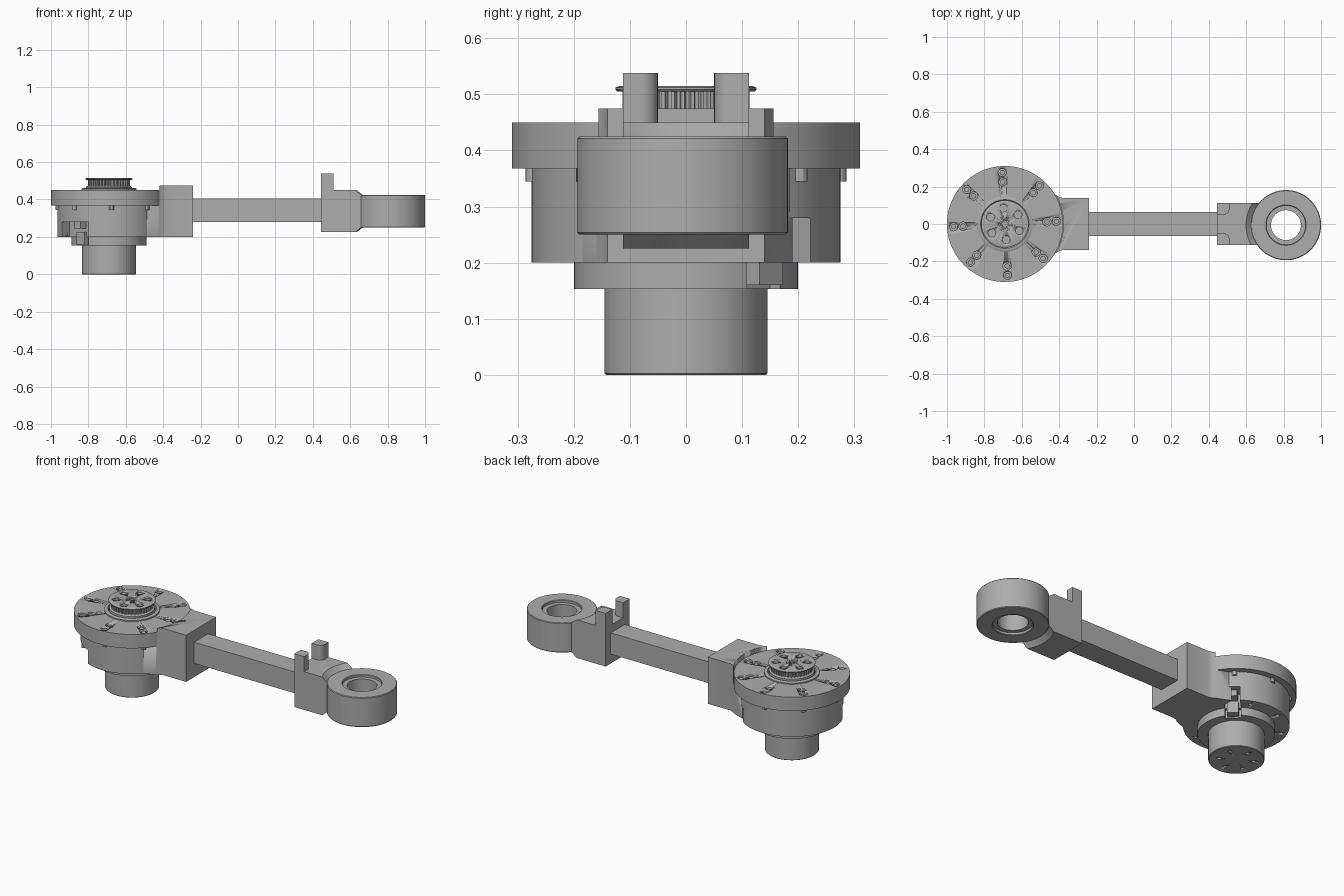
import bpy, bmesh, math
from mathutils import Matrix, Vector

if "Cube" in bpy.data.objects:
    bpy.data.objects.remove(bpy.data.objects["Cube"], do_unlink=True)

grey = bpy.data.materials.new("machined_grey")
grey.use_nodes = True
colour = (0.42, 0.42, 0.42, 1)
grey.diffuse_color = colour
for node in grey.node_tree.nodes:
    if node.type == "BSDF_PRINCIPLED":
        node.inputs["Base Color"].default_value = colour

HUB = Vector((-0.69, 0, 0))
EYE = Vector((0.8125, -0.006, 0))


def finish(name, bm, smooth=True):
    bmesh.ops.remove_doubles(bm, verts=bm.verts, dist=1e-5)
    bmesh.ops.recalc_face_normals(bm, faces=bm.faces)
    mesh = bpy.data.meshes.new(name)
    bm.to_mesh(mesh)
    bm.free()
    mesh.materials.append(grey)
    ob = bpy.data.objects.new(name, mesh)
    bpy.context.collection.objects.link(ob)
    if smooth:
        activate(ob)
        bpy.ops.object.shade_smooth_by_angle(angle=math.radians(30))
    return ob


def activate(ob):
    bpy.ops.object.select_all(action="DESELECT")
    ob.select_set(True)
    bpy.context.view_layer.objects.active = ob


def lathe(name, profile, centre, steps=96):
    """Revolve a closed (radius, height) profile about a vertical axis."""
    bm = bmesh.new()
    verts = [bm.verts.new((centre.x + r, centre.y, z)) for r, z in profile]
    edges = [bm.edges.new((verts[i - 1], verts[i])) for i in range(len(verts))]
    bmesh.ops.spin(bm, geom=verts + edges, cent=centre, axis=(0, 0, 1),
                   angle=math.tau, steps=steps, use_merge=False)
    bmesh.ops.dissolve_degenerate(bm, dist=1e-5, edges=bm.edges)
    return finish(name, bm)


def prism(name, outline, z0, z1):
    bm = bmesh.new()
    face = bm.faces.new([bm.verts.new((x, y, z0)) for x, y in outline])
    top = bmesh.ops.extrude_face_region(bm, geom=[face])["geom"]
    bmesh.ops.translate(bm, vec=(0, 0, z1 - z0),
                        verts=[v for v in top if isinstance(v, bmesh.types.BMVert)])
    return finish(name, bm)


def discs(name, spots, radius, z0, z1, sides=16):
    """A set of equal upright cylinders in one object."""
    bm = bmesh.new()
    for p in spots:
        bmesh.ops.create_cone(bm, cap_ends=True, segments=sides, radius1=radius,
                              radius2=radius, depth=z1 - z0,
                              matrix=Matrix.Translation((p.x, p.y, (z0 + z1) / 2)))
    return finish(name, bm)


def box(name, x, y, z, angle=0, centre=Vector()):
    bm = bmesh.new()
    size = Matrix.Diagonal((x[1] - x[0], y[1] - y[0], z[1] - z[0], 1))
    mid = Matrix.Translation(((x[0] + x[1]) / 2, (y[0] + y[1]) / 2, (z[0] + z[1]) / 2))
    turn = Matrix.Translation(centre) @ Matrix.Rotation(math.radians(angle), 4, "Z")
    bmesh.ops.create_cube(bm, size=1, matrix=turn @ mid @ size)
    return finish(name, bm, False)


def cut(target, cutter):
    cutter.hide_render = True
    mod = target.modifiers.new("cut", "BOOLEAN")
    mod.operation, mod.solver, mod.object = "DIFFERENCE", "EXACT", cutter
    # keep the cut ahead of any shading modifier
    activate(target)
    bpy.ops.object.modifier_move_to_index(modifier=mod.name, index=0)
    bpy.ops.object.modifier_apply(modifier=mod.name)
    bpy.data.objects.remove(cutter, do_unlink=True)


def circle(radius, count, start=0):
    return [HUB + Vector((radius * math.cos(a), radius * math.sin(a), 0))
            for a in (math.radians(start) + math.tau * i / count for i in range(count))]


# Motor housing, collar and output drum
housing = lathe("hub_housing", [(0, 0.2), (0.275, 0.2), (0.275, 0.37), (0, 0.37)], HUB)
collar = lathe("lower_collar", [(0, 0.153), (0.2, 0.153), (0.2, 0.2), (0, 0.2)], HUB)
drum = lathe("base_drum", [(0, 0), (0.142, 0), (0.145, 0.003), (0.145, 0.155), (0, 0.155)], HUB)
cut(housing, box("slot", (0.19, 0.32), (-0.042, 0.042), (0.15, 0.28), 45, HUB))
cut(housing, box("slot", (0.2, 0.32), (-0.1, 0.1), (0.15, 0.28), 225, HUB))
for angle in (45, 225):
    cut(collar, box("notch", (0.17, 0.3), (-0.042, 0.042), (0.1, 0.25), angle, HUB))
    box("cable_plug", (0.15, 0.215), (-0.03, 0.03), (0.16, 0.225), angle, HUB)
    box("cable_socket", (0.18, 0.24), (-0.025, 0.025), (0.245, 0.285), angle, HUB)
cut(drum, discs("holes", circle(0.09, 6, 30), 0.009, -0.01, 0.02))
cut(housing, discs("holes", circle(0.24, 8, 22), 0.009, 0.19, 0.22))

# Flange with paired counterbored bolts
flange = lathe("hub_flange", [(0, 0.368), (0.31, 0.368), (0.31, 0.45), (0, 0.45)], HUB, 128)
pairs = circle(0.275, 8, 3) + circle(0.225, 8, 3)
cut(flange, discs("pockets", pairs, 0.022, 0.432, 0.47, 20))
discs("flange_bolts", pairs, 0.014, 0.425, 0.444)
discs("flange_bolt_nuts", circle(0.272, 8, 3), 0.014, 0.345, 0.372, 12)

# Toothed pulley on top of the hub
lathe("pulley_seat", [(0.125, 0.44), (0.148, 0.44), (0.148, 0.457), (0.14, 0.461),
                      (0.13, 0.461), (0.125, 0.455)], HUB)
lathe("pulley_lower_rim", [(0, 0.44), (0.122, 0.44), (0.122, 0.468), (0.112, 0.474), (0, 0.474)], HUB)
TEETH = 40
teeth = []
for i in range(TEETH):
    for step, radius in ((0, 0.104), (0.35, 0.104), (0.5, 0.113), (0.85, 0.113)):
        a = math.tau * (i + step) / TEETH
        teeth.append((HUB.x + radius * math.cos(a), radius * math.sin(a)))
prism("pulley_teeth", teeth, 0.47, 0.508)
cap = lathe("pulley_top_rim", [(0, 0.505), (0.122, 0.505), (0.126, 0.509), (0.126, 0.512),
                               (0.118, 0.515), (0, 0.515)], HUB)
cap_bolts = circle(0.085, 6, 35)
cut(cap, discs("pockets", cap_bolts, 0.021, 0.508, 0.53, 20))
discs("pulley_bolts", cap_bolts, 0.013, 0.504, 0.513)
cut(cap, discs("centre_hole", [HUB], 0.016, 0.508, 0.53, 20))
discs("pulley_centre_pin", [HUB], 0.009, 0.504, 0.513)

# Arm socket block, hollowed to clear the flange
half = [(-0.24, 0.14), (-0.385, 0.14), (-0.405, 0.147), (-0.425, 0.16), (-0.5, 0.19)]
socket = prism("arm_socket", [(x, -y) for x, y in reversed(half)] + half, 0.2, 0.475)
cut(socket, lathe("clearance", [(0, 0.369), (0.313, 0.369), (0.313, 0.6), (0, 0.6)], HUB, 128))

# Straight arm
box("arm_bar", (-0.26, 0.46), (-0.065, 0.065), (0.28, 0.405))

# Far end block with two upright lugs
end_block = box("end_block", (0.445, 0.7), (-0.112, 0.112), (0.225, 0.45))
cut(end_block, lathe("upper_relief", [(0, 0.424), (0.186, 0.424), (0.216, 0.452),
                                      (0.216, 0.5), (0, 0.5)], EYE))
cut(end_block, lathe("lower_relief", [(0, 0.251), (0.186, 0.251), (0.216, 0.223),
                                      (0.216, 0.2), (0, 0.2)], EYE))
for side, label in ((1, "left"), (-1, "right")):
    corner = [(0.48 + 0.03 * math.sin(a), side * (0.08 - 0.03 * math.cos(a)))
              for a in (math.radians(15 * i) for i in range(7))]
    prism(label + "_lug", [(0.445, side * 0.112), (0.445, side * 0.05)] + corner
          + [(0.51, side * 0.112)], 0.445, 0.538)

# Bearing eye with stepped bore
lathe("bearing_eye", [(0.108, 0.25), (0.184, 0.25), (0.1875, 0.254), (0.1875, 0.421),
                      (0.184, 0.425), (0.108, 0.425), (0.105, 0.422), (0.105, 0.41),
                      (0.08, 0.41), (0.08, 0.265), (0.105, 0.265), (0.105, 0.253)], EYE)
